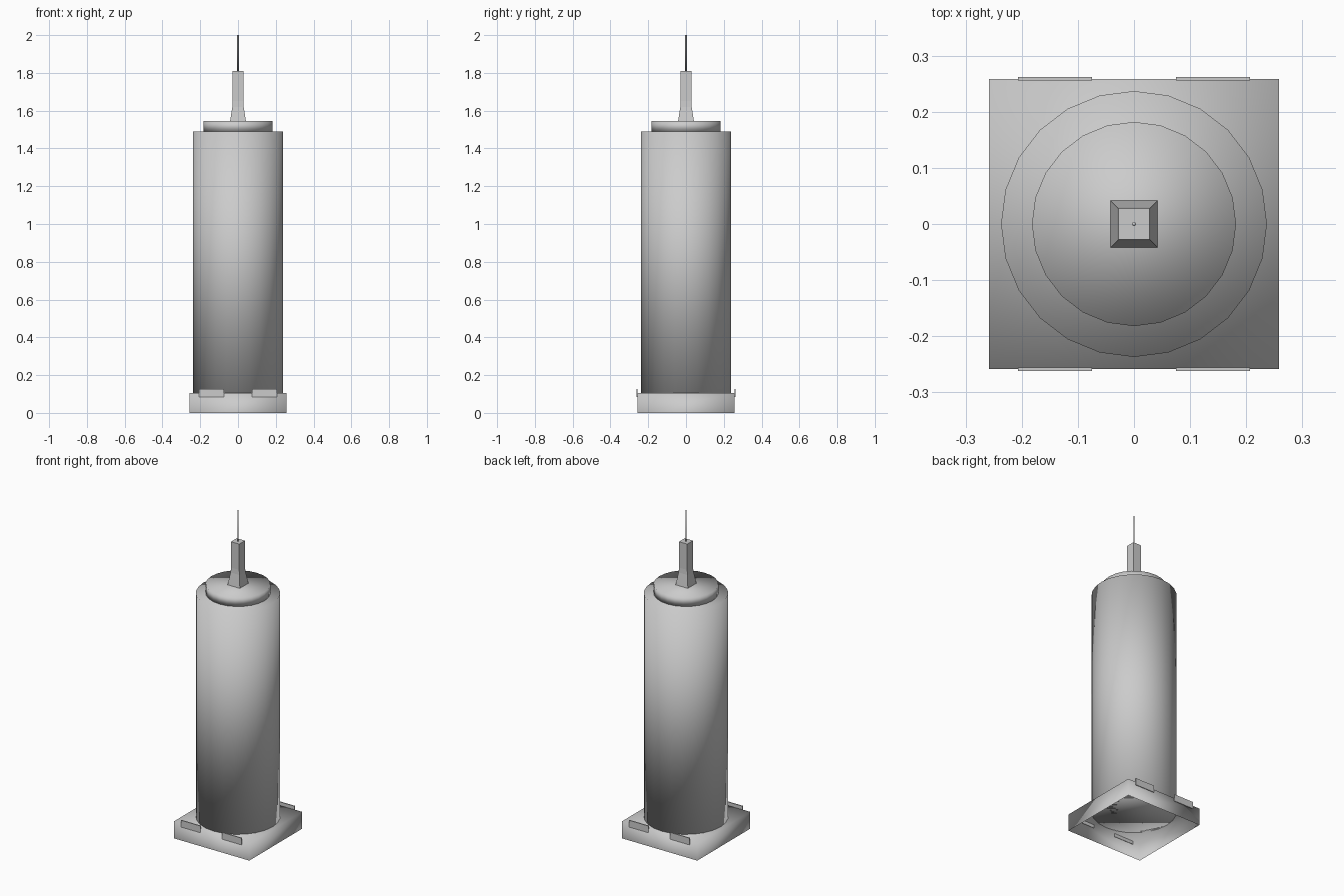
import bpy
import bmesh
import math

cube = bpy.data.objects.get("Cube")
if cube:
    bpy.data.objects.remove(cube, do_unlink=True)

# One grey for the whole building
grey = bpy.data.materials.new("concrete grey")
grey.use_nodes = True
tone = (0.6, 0.6, 0.6, 1)
grey.diffuse_color = tone
grey.node_tree.nodes["Principled BSDF"].inputs["Base Color"].default_value = tone


def finish(name, bm, smooth):
    bmesh.ops.recalc_face_normals(bm, faces=bm.faces)
    for face in bm.faces:
        face.smooth = smooth
    mesh = bpy.data.meshes.new(name)
    bm.to_mesh(mesh)
    bm.free()
    mesh.materials.append(grey)
    obj = bpy.data.objects.new(name, mesh)
    bpy.context.collection.objects.link(obj)
    return obj


def stack(name, sides, profile, smooth=True, turn=0.0, bottom=True):
    """Loft regular polygons through (radius, height) pairs and cap the ends."""
    bm = bmesh.new()
    rings = []
    for radius, z in profile:
        angles = [turn + math.tau * i / sides for i in range(sides)]
        rings.append([bm.verts.new((radius * math.cos(a), radius * math.sin(a), z))
                      for a in angles])
    for low, high in zip(rings, rings[1:]):
        for i in range(sides):
            j = (i + 1) % sides
            bm.faces.new((low[i], low[j], high[j], high[i]))
    bm.faces.new(rings[-1])
    if bottom:
        bm.faces.new(rings[0][::-1])
    return finish(name, bm, smooth)


def square(name, profile, smooth, bottom=True):
    """Square loft given by half widths."""
    corners = [(half * math.sqrt(2), z) for half, z in profile]
    return stack(name, 4, corners, smooth, math.pi / 4, bottom)


# Hollow square podium, open underneath
square("podium", [(0.258, 0), (0.258, 0.105)], True, bottom=False)

# Round tower and roof drum
stack("tower", 24, [(0.237, 0.105), (0.237, 1.49)])
stack("roof_drum", 24, [(0.182, 1.49), (0.182, 1.545)])

# Flared square spire and thin antenna
square("spire", [(0.042, 1.545), (0.03, 1.62), (0.028, 1.65), (0.028, 1.81)], False)
stack("antenna", 8, [(0.004, 1.81), (0.004, 2.0)])

# Sign panels at the front and back edges of the podium
for side, y in (("front", -0.259), ("back", 0.259)):
    for hand, x in (("right", -0.141), ("left", 0.141)):
        bm = bmesh.new()
        bmesh.ops.create_cube(bm, size=1)
        bmesh.ops.scale(bm, vec=(0.132, 0.006, 0.042), verts=bm.verts)
        bmesh.ops.translate(bm, vec=(x, y, 0.106), verts=bm.verts)
        finish(f"{side}_{hand}_panel", bm, False)
